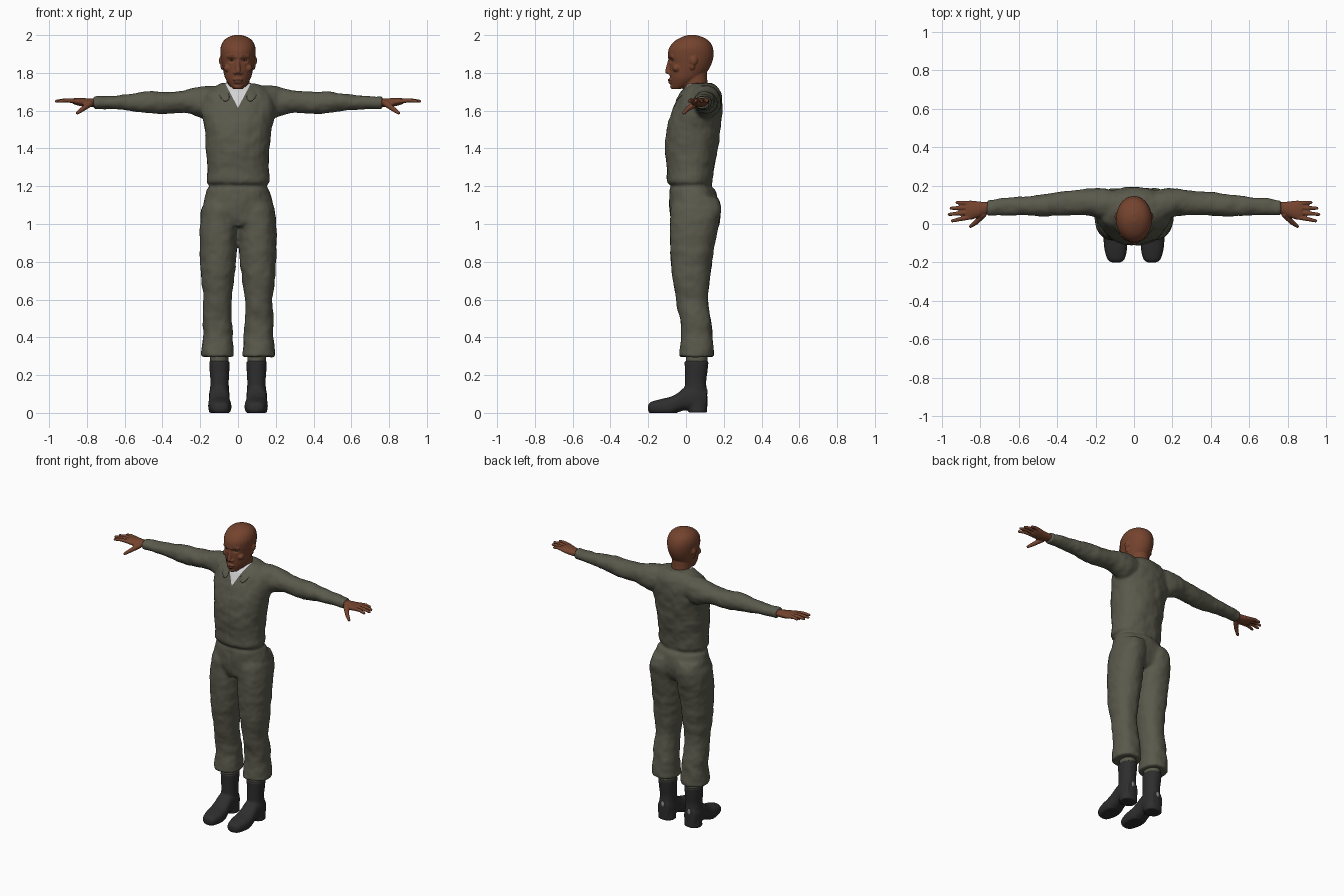
import bpy, bmesh, math
from mathutils import Vector, Matrix, noise

if "Cube" in bpy.data.objects:
    bpy.data.objects.remove(bpy.data.objects["Cube"])


def material(name, r, g, b):
    m = bpy.data.materials.new(name)
    m.diffuse_color = (r, g, b, 1)
    m.use_nodes = True
    bsdf = m.node_tree.nodes["Principled BSDF"]
    bsdf.inputs["Base Color"].default_value = (r, g, b, 1)
    bsdf.inputs["Roughness"].default_value = 0.8
    return m


OLIVE = material("olive cloth", 0.10, 0.10, 0.072)
SKIN = material("brown skin", 0.175, 0.056, 0.027)
LIP = material("lip and brow brown", 0.105, 0.036, 0.021)
BLACK = material("black leather", 0.027, 0.027, 0.028)
WHITE = material("white shirt", 0.65, 0.65, 0.66)
GREY = material("grey patch", 0.25, 0.25, 0.25)
EYE = material("eye white", 0.30, 0.25, 0.22)
IRIS = material("dark iris", 0.015, 0.01, 0.008)


def loft(bm, axis, stations, side=1, n=28, steps=5, power=1.0):
    """Rounded tube through stations (t, lo, hi, lo, hi) along an axis."""
    s = [Vector(p) for p in stations]
    s = [s[0]] + s + [s[-1]]
    rows = []
    for i in range(1, len(s) - 2):
        a, b, c, d = s[i - 1:i + 3]
        for k in range(steps):
            u = k / steps
            rows.append(b + 0.5 * u * ((c - a) + u * ((2 * a - 5 * b + 4 * c - d)
                        + u * (3 * b - a - 3 * c + d))))
    rows.append(s[-1])
    rings = []
    for t, a0, a1, b0, b1 in rows:
        ring = []
        for k in range(n):
            w = math.tau * k / n
            ca, sa = math.cos(w), math.sin(w)
            a = (a0 + a1) / 2 + (a1 - a0) / 2 * math.copysign(abs(ca) ** power, ca)
            b = (b0 + b1) / 2 + (b1 - b0) / 2 * math.copysign(abs(sa) ** power, sa)
            x, y, z = {"z": (a, b, t), "x": (t, a, b), "y": (a, t, b)}[axis]
            ring.append(bm.verts.new((x * side, y, z)))
        rings.append(ring)
    for p, q in zip(rings, rings[1:]):
        for k in range(n):
            bm.faces.new((p[k], p[(k + 1) % n], q[(k + 1) % n], q[k]))
    bm.faces.new(rings[0])
    bm.faces.new(rings[-1])


def blob(bm, centre, size):
    m = Matrix.Translation(centre) @ Matrix.Diagonal((*size, 1))
    bmesh.ops.create_uvsphere(bm, u_segments=16, v_segments=10, radius=1, matrix=m)


def limb(bm, p, q, r0, r1):
    """Tapered capsule made of a cone and two balls."""
    p, q = Vector(p), Vector(q)
    rot = (q - p).to_track_quat("Z", "Y").to_matrix().to_4x4()
    bmesh.ops.create_cone(bm, cap_ends=True, segments=16, radius1=r0, radius2=r1,
                          depth=(q - p).length, matrix=Matrix.Translation((p + q) / 2) @ rot)
    blob(bm, p, (r0,) * 3)
    blob(bm, q, (r1,) * 3)


def finish(name, bm, mats, voxel=0, smooth=4):
    """Make the object; fuse overlapping pieces into one skin if voxel is set."""
    bmesh.ops.recalc_face_normals(bm, faces=bm.faces)
    me = bpy.data.meshes.new(name)
    bm.to_mesh(me)
    bm.free()
    ob = bpy.data.objects.new(name, me)
    bpy.context.collection.objects.link(ob)
    if voxel:
        r = ob.modifiers.new("fuse", "REMESH")
        r.mode = "VOXEL"
        r.voxel_size = voxel
        sm = ob.modifiers.new("soften", "SMOOTH")
        sm.factor, sm.iterations = 0.5, smooth
        dg = bpy.context.evaluated_depsgraph_get()
        new = bpy.data.meshes.new_from_object(ob.evaluated_get(dg))
        ob.modifiers.clear()
        ob.data = new
    ob.data.materials.clear()
    for m in mats:
        ob.data.materials.append(m)
    ob.data.polygons.foreach_set("use_smooth", [True] * len(ob.data.polygons))
    return ob


# Coverall: torso, hips, legs and sleeves fused together
bm = bmesh.new()
torso = [(1.17, .155, -.085, .135), (1.2, .155, -.085, .133), (1.23, .168, -.1, .142),
         (1.3, .163, -.103, .15), (1.4, .168, -.112, .168), (1.5, .178, -.103, .182),
         (1.58, .195, -.08, .19), (1.64, .195, -.055, .192), (1.69, .175, -.035, .185),
         (1.725, .135, -.005, .165), (1.745, .09, .01, .14)]
loft(bm, "z", [(z, -x, x, f, b) for z, x, f, b in torso], power=.9)
hips = [(.985, .12, -.06, .12), (1.02, .18, -.08, .155), (1.1, .185, -.088, .172),
        (1.16, .172, -.088, .158), (1.22, .153, -.085, .133)]
loft(bm, "z", [(z, -x, x, f, b) for z, x, f, b in hips], power=.9)
for s in (1, -1):
    loft(bm, "z", [(.297, .022, .195, -.038, .148), (.34, .025, .193, -.034, .146),
                   (.42, .028, .186, -.026, .14), (.5, .034, .188, -.032, .13),
                   (.56, .036, .184, -.048, .12), (.62, .034, .184, -.056, .118),
                   (.7, .022, .194, -.07, .126), (.8, .012, .2, -.08, .137),
                   (.9, .004, .204, -.083, .152), (1.0, .002, .202, -.084, .175),
                   (1.08, .005, .192, -.08, .188), (1.14, .01, .17, -.06, .17)],
         side=s, power=.9)
    loft(bm, "x", [(.08, .02, .17, 1.57, 1.733), (.17, .022, .188, 1.555, 1.732),
                   (.22, .04, .186, 1.57, 1.724), (.3, .046, .175, 1.59, 1.707),
                   (.4, .042, .166, 1.583, 1.7), (.48, .038, .154, 1.588, 1.702),
                   (.54, .042, .148, 1.595, 1.692), (.62, .045, .14, 1.605, 1.684),
                   (.7, .044, .132, 1.606, 1.678), (.765, .043, .125, 1.61, 1.674)], side=s)
suit = finish("coverall", bm, [OLIVE, WHITE], .008, 5)
bm = bmesh.new()
bm.from_mesh(suit.data)
bm.normal_update()
# Cloth folds, front seam and waist crease
for v in bm.verts:
    c = v.co
    fold = noise.noise(Vector((c.x * 16, c.y * 9, c.z * 16))) * .005
    fold += noise.noise(c * 32) * .002
    if c.y < .03 and 1.0 < c.z < 1.62:
        fold -= .004 * math.exp(-(c.x / .006) ** 2)
    fold -= .006 * math.exp(-((c.z - 1.2) / .012) ** 2)
    v.co = c + v.normal * fold
# Open neck showing the shirt, cut along a V
for s in (1, -1):
    fs = [f for f in bm.faces if abs(f.calc_center_median().x) < .1
          and f.calc_center_median().z > 1.58 and f.calc_center_median().y < .06]
    geom = fs + list({e for f in fs for e in f.edges}) + list({v for f in fs for v in f.verts})
    bmesh.ops.bisect_plane(bm, geom=geom, plane_co=(0, 0, 1.615), plane_no=(1.9 * s, 0, -1))
for f in bm.faces:
    c = f.calc_center_median()
    f.material_index = int(c.y < .05 and c.z - 1.615 > 1.9 * abs(c.x))
bm.to_mesh(suit.data)
bm.free()

# Collar: a folded strip around the neck
inner = [(0, .14, 1.75), (.05, .125, 1.75), (.082, .05, 1.738), (.068, -.012, 1.722), (.03, -.052, 1.668)]
outer = [(0, .17, 1.705), (.075, .15, 1.705), (.115, .05, 1.722), (.105, -.03, 1.69), (.075, -.068, 1.635)]
bm = bmesh.new()
rows = [[bm.verts.new(p) for p in row] for row in (inner, outer)]
for k in range(len(inner) - 1):
    bm.faces.new((rows[0][k], rows[0][k + 1], rows[1][k + 1], rows[1][k]))
collar = finish("collar", bm, [OLIVE])
mir = collar.modifiers.new("mirror", "MIRROR")
mir.use_clip = True
collar.modifiers.new("thickness", "SOLIDIFY").thickness = .01
sub = collar.modifiers.new("round", "SUBSURF")
sub.levels = sub.render_levels = 2

# Head with neck, nose, lips, brows and ears
bm = bmesh.new()
skull = [(1.715, .026, -.07, -.03), (1.735, .045, -.079, .03), (1.77, .067, -.085, .08),
         (1.81, .078, -.088, .115), (1.85, .086, -.09, .136), (1.89, .092, -.096, .146),
         (1.93, .093, -.09, .143), (1.965, .08, -.064, .126), (1.988, .054, -.026, .092),
         (2.001, .016, .012, .05)]
loft(bm, "z", [(z, -x, x, f, b) for z, x, f, b in skull])
loft(bm, "z", [(1.66, -.07, .07, -.015, .125), (1.73, -.062, .062, -.015, .115),
               (1.82, -.06, .06, -.03, .11)])
limb(bm, (0, -.088, 1.862), (0, -.097, 1.808), .009, .014)
blob(bm, (0, -.085, 1.763), (.027, .012, .007))
blob(bm, (0, -.083, 1.75), (.023, .012, .008))
blob(bm, (0, -.07, 1.728), (.022, .014, .014))
for s in (1, -1):
    blob(bm, (.015 * s, -.088, 1.8), (.011, .012, .009))
    limb(bm, (.014 * s, -.089, 1.885), (.052 * s, -.073, 1.887), .009, .008)
    blob(bm, (.055 * s, -.05, 1.825), (.022, .022, .02))
    blob(bm, (.089 * s, .04, 1.865), (.012, .021, .024))
    blob(bm, (.083 * s, .033, 1.838), (.01, .014, .022))
head = finish("head", bm, [SKIN, LIP], .004, 4)
for v in head.data.vertices:
    x, y, z = abs(v.co.x), v.co.y, v.co.z
    if y < -.03:
        v.co.y += .013 * math.exp(-((x - .034) / .016) ** 2 - ((z - 1.867) / .011) ** 2)
for p in head.data.polygons:
    x, y, z = p.center
    lips = (x / .027) ** 2 + ((z - 1.757) / .011) ** 2 < 1
    brow = .016 < abs(x) < .055 and abs(z - 1.889) < .004
    p.material_index = int(y < -.05 and (lips or brow))

# Eyes
for s, side in ((1, "left"), (-1, "right")):
    bm = bmesh.new()
    blob(bm, (.034 * s, -.064, 1.867), (.014, .011, .005))
    finish(side + "_eye", bm, [EYE])
    bm = bmesh.new()
    blob(bm, (.034 * s, -.072, 1.867), (.005, .0035, .0045))
    finish(side + "_iris", bm, [IRIS])

    # Hand: palm, four fingers and a thumb
    bm = bmesh.new()
    loft(bm, "x", [(.72, .052, .114, 1.618, 1.666), (.77, .052, .114, 1.62, 1.664),
                   (.81, .034, .118, 1.62, 1.666), (.85, .022, .122, 1.628, 1.668),
                   (.875, .024, .12, 1.637, 1.665)], side=s)
    for y0, tip_x, tip_y in ((.035, .945, .016), (.06, .962, .05), (.085, .952, .082), (.108, .92, .112)):
        mid = ((.865 + tip_x) / 2 * s, (y0 + tip_y) / 2, 1.655)
        limb(bm, (.855 * s, y0, 1.65), mid, .0125, .011)
        limb(bm, mid, (tip_x * s, tip_y, 1.65), .011, .0085)
    limb(bm, (.785 * s, .05, 1.637), (.82 * s, .01, 1.61), .018, .013)
    limb(bm, (.82 * s, .01, 1.61), (.85 * s, -.012, 1.588), .013, .009)
    finish(side + "_hand", bm, [SKIN], .004, 3)

    # Boot: foot, heel and shaft
    bm = bmesh.new()
    loft(bm, "y", [(-.201, .075, .11, .012, .04), (-.185, .05, .137, -.004, .058),
                   (-.13, .036, .154, -.012, .074), (-.08, .036, .158, -.012, .086),
                   (-.04, .042, .155, .004, .108), (.0, .046, .152, .014, .14),
                   (.06, .044, .154, .012, .15), (.108, .06, .14, .014, .13)], side=s, power=.8)
    loft(bm, "z", [(.001, .042, .156, .012, .112), (.04, .044, .154, .01, .113),
                   (.09, .046, .152, -.005, .113), (.16, .049, .146, -.006, .107),
                   (.22, .046, .15, -.006, .114), (.275, .044, .153, -.008, .12)],
         side=s, power=.9)
    boot = finish(side + "_boot", bm, [BLACK], .006, 3)
    for v in boot.data.vertices:
        v.co.z = max(v.co.z, 0)

    # Trouser end tucked into the boot, and the patch behind the ankle
    bm = bmesh.new()
    loft(bm, "z", [(.25, .05, .148, .0, .113), (.32, .05, .148, .0, .113)], side=s)
    finish(side + "_tucked_trouser", bm, [OLIVE])
    bm = bmesh.new()
    blob(bm, (.1 * s, .109, .11), (.012, .0048, .02))
    finish(side + "_heel_patch", bm, [GREY])
